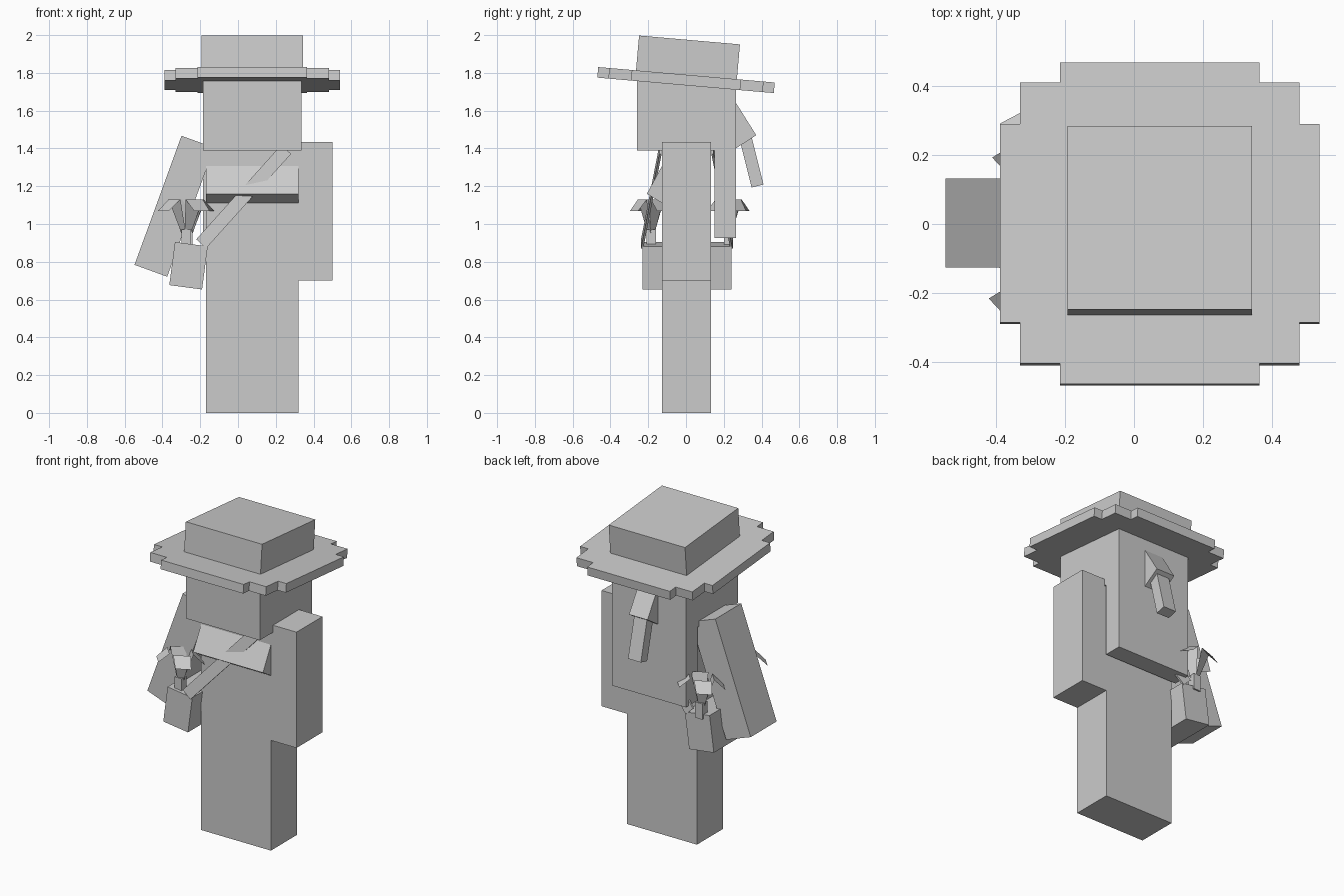
import bpy, bmesh, math
from mathutils import Matrix, Vector

if "Cube" in bpy.data.objects:
    bpy.data.objects.remove(bpy.data.objects["Cube"])

grey = bpy.data.materials.new("plain grey")
grey.diffuse_color = (0.6, 0.6, 0.6, 1)
grey.use_nodes = True
grey.node_tree.nodes["Principled BSDF"].inputs["Base Color"].default_value = grey.diffuse_color


def finish(name, bm):
    bmesh.ops.recalc_face_normals(bm, faces=bm.faces)
    me = bpy.data.meshes.new(name)
    bm.to_mesh(me)
    bm.free()
    me.materials.append(grey)
    ob = bpy.data.objects.new(name, me)
    bpy.context.collection.objects.link(ob)
    return ob


def prism(name, pts, lo, hi, axis):
    """Extrude a 2D outline along one axis: x takes (y, z), y takes (x, z), z takes (x, y)."""
    def place(p, d):
        return {"x": (d, *p), "y": (p[0], d, p[1]), "z": (*p, d)}[axis]
    bm = bmesh.new()
    face = bm.faces.new([bm.verts.new(place(p, lo)) for p in pts])
    ext = bmesh.ops.extrude_face_region(bm, geom=[face])
    move = Vector(place((0, 0), hi - lo))
    bmesh.ops.translate(bm, vec=move, verts=[v for v in ext["geom"] if isinstance(v, bmesh.types.BMVert)])
    return finish(name, bm)


def box(name, x, y, z):
    return prism(name, [(x[0], y[0]), (x[1], y[0]), (x[1], y[1]), (x[0], y[1])], z[0], z[1], "z")


def tilted_rect(cx, cz, w, h, deg):
    """Corners of a rectangle turned by an angle."""
    c, s = math.cos(math.radians(deg)), math.sin(math.radians(deg))
    return [(cx + a * w / 2 * c - b * h / 2 * s, cz + a * w / 2 * s + b * h / 2 * c)
            for a, b in ((-1, -1), (1, -1), (1, 1), (-1, 1))]


CX = 0.075
DEPTH = (-0.127, 0.133)

# Body, arms and head
box("legs", (-0.17, 0.32), DEPTH, (0, 0.7))
box("torso", (-0.17, 0.32), DEPTH, (0.7, 1.42))
box("left_arm", (0.315, 0.5), DEPTH, (0.7, 1.435))
prism("right_arm", tilted_rect(-0.337, 1.094, 0.184, 0.727, -20), *DEPTH, "y")
box("head", (-0.185, 0.335), (-0.26, 0.265), (1.39, 1.82))
prism("chest", [(-0.12, 1.32), (-0.207, 1.16), (-0.125, 1.11)], -0.17, 0.32, "x")

# Long hair behind and ponytail
box("back_hair", (-0.185, 0.335), (0.15, 0.265), (0.926, 1.5))
prism("ponytail_top", [(0.24, 1.68), (0.372, 1.47), (0.24, 1.385)], CX - 0.065, CX + 0.065, "x")
prism("ponytail_end", tilted_rect(0.348, 1.325, 0.065, 0.255, 14), CX - 0.045, CX + 0.045, "x")

# Hat: stepped brim and square crown, tipped up at the front
steps = [(0.465, 0.29), (0.407, 0.41), (0.29, 0.469)]
quarter = [(0.465, 0.29), (0.407, 0.29), (0.407, 0.41), (0.29, 0.41), (0.29, 0.469)]
outline = (quarter + [(-x, y) for x, y in reversed(quarter)]
           + [(-x, -y) for x, y in quarter] + [(x, -y) for x, y in reversed(quarter)])
brim = prism("hat_brim", outline, -0.028, 0.028, "z")
crown = box("hat_crown", (-0.268, 0.268), (-0.268, 0.268), (0, 0.213))
for part in (brim, crown):
    part.matrix_world = Matrix.Translation((CX, 0, 1.762)) @ Matrix.Rotation(math.radians(-5), 4, "X")

# Hip bag
prism("bag", tilted_rect(-0.262, 0.779, 0.175, 0.23, -7.5), -0.23, 0.24, "y")


# Shoulder strap, front and back
def strap(name, y_top, y_low):
    bm = bmesh.new()
    a, b = Vector((0.255, y_top, 1.395)), Vector((-0.195, y_low, 0.895))
    side, thick = Vector((0.026, 0, -0.024)), Vector((0, 0.006, 0))
    ends = [[bm.verts.new(p + s * side + t * thick) for s, t in ((-1, -1), (1, -1), (1, 1), (-1, 1))]
            for p in (a, b)]
    for i in range(4):
        j = (i + 1) % 4
        bm.faces.new((ends[0][i], ends[0][j], ends[1][j], ends[1][i]))
    bm.faces.new(ends[0])
    bm.faces.new(ends[1])
    finish(name, bm)


strap("front_strap", -0.135, -0.232)
strap("back_strap", 0.14, 0.24)


# Flowers standing at both ends of the bag
def flower(name, x, y):
    bm = bmesh.new()
    for k in range(4):
        a = math.radians(35 + 90 * k)
        out, side = Vector((math.cos(a), math.sin(a) * 0.75, 0)), Vector((-math.sin(a), math.cos(a) * 0.75, 0))
        base = Vector((x, y, 0))
        up = Vector((0, 0, 1))
        rows = [(0.015, 0.95, 0.02), (0.075, 1.13, 0.055), (0.145, 1.07, 0.05)]
        edge = [[bm.verts.new(base + out * r + up * z + side * s * w) for s in (-1, 1)] for r, z, w in rows]
        for p, q in zip(edge, edge[1:]):
            bm.faces.new((p[0], p[1], q[1], q[0]))
    finish(name, bm)
    box(name + "_stem", (x - 0.025, x + 0.025), (y - 0.025, y + 0.025), (0.87, 0.97))


flower("front_flower", -0.275, -0.185)
flower("back_flower", -0.265, 0.225)
